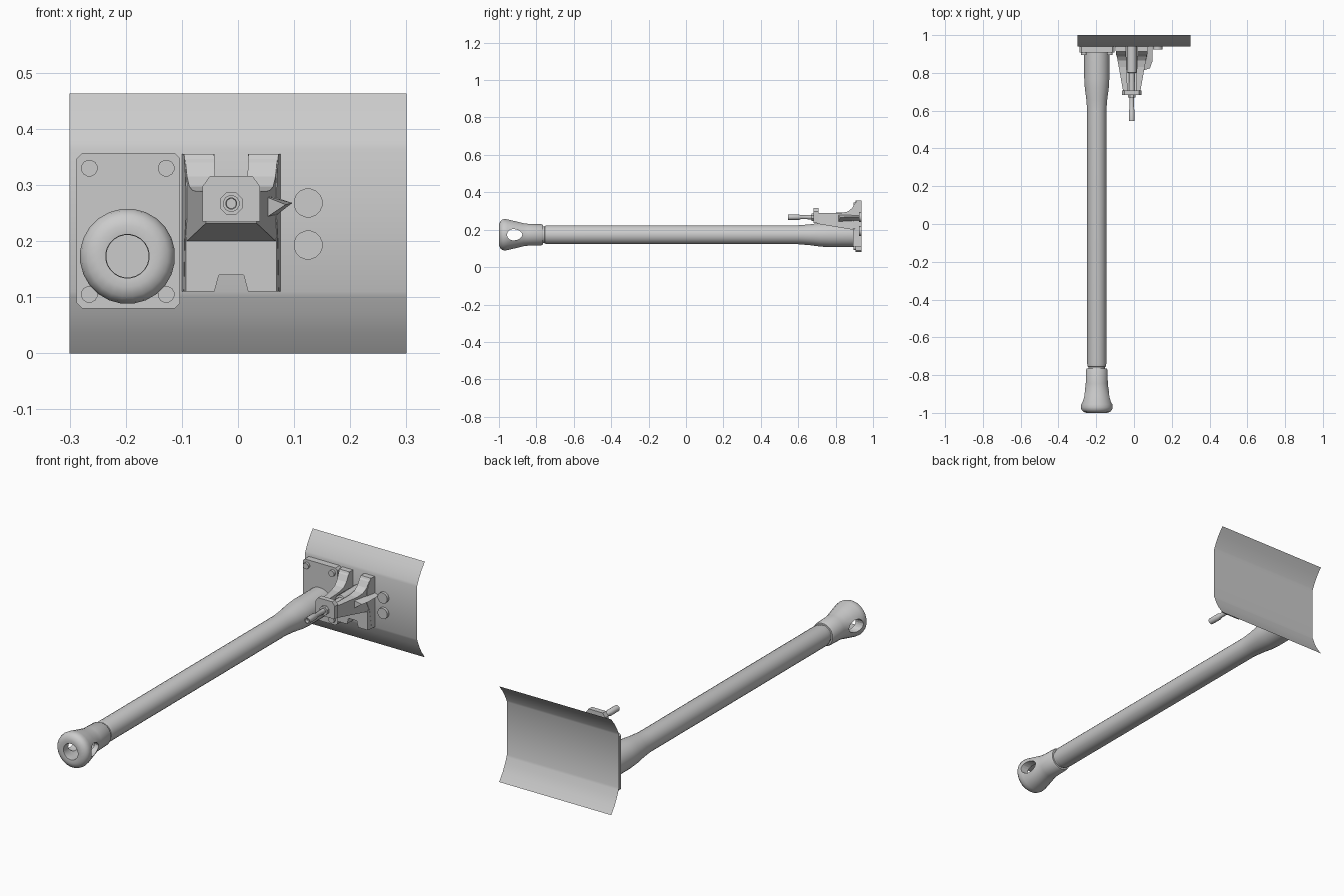
import bpy, bmesh, math
from mathutils import Vector

if "Cube" in bpy.data.objects:
    bpy.data.objects.remove(bpy.data.objects["Cube"])

grey = bpy.data.materials.new("plain_grey")
grey.diffuse_color = (0.6, 0.6, 0.6, 1)
grey.use_nodes = True
grey.node_tree.nodes["Principled BSDF"].inputs["Base Color"].default_value = grey.diffuse_color
BACK = 0.939      # rear of everything bolted to the armour sheet
CX = -0.012       # centre line of the small mount


def finish(name, bm, smooth=True, closed=True):
    if closed:
        bmesh.ops.recalc_face_normals(bm, faces=bm.faces)
    mesh = bpy.data.meshes.new(name)
    bm.to_mesh(mesh)
    bm.free()
    mesh.materials.append(grey)
    ob = bpy.data.objects.new(name, mesh)
    bpy.context.collection.objects.link(ob)
    if smooth:
        shade(ob)
    return ob


def shade(ob):
    bpy.ops.object.select_all(action='DESELECT')
    ob.select_set(True)
    bpy.context.view_layer.objects.active = ob
    bpy.ops.object.shade_smooth_by_angle(angle=math.radians(32))


def loft(name, rings, smooth=False):
    """Solid through rings of equal point count, capped at both ends."""
    bm = bmesh.new()
    vs = [[bm.verts.new(p) for p in ring] for ring in rings]
    n = len(vs[0])
    for a, b in zip(vs, vs[1:]):
        for i in range(n):
            j = (i + 1) % n
            bm.faces.new((a[i], a[j], b[j], b[i]))
    bm.faces.new(vs[0])
    bm.faces.new(vs[-1])
    return finish(name, bm, smooth)


def lathe(name, profile, x, z, sides=24, smooth=True):
    """Round part along y from (radius, y) pairs."""
    turn = [2 * math.pi * (i + 0.5) / sides for i in range(sides)]
    return loft(name, [[(x + r * math.cos(t), y, z + r * math.sin(t)) for t in turn]
                       for r, y in profile], smooth)


def front_plate(name, outline, y0, y1, spread=1.0, smooth=False):
    """(x, z) outline about the mount centre, extruded along y, wider at the back."""
    return loft(name, [[(CX + x, y0, z) for x, z in outline],
                       [(CX + x * spread, y1, z) for x, z in outline]], smooth)


def side_plate(name, outline, inner, outer):
    """(y, z) outline extruded in x between two width rules of y."""
    return loft(name, [[(CX + inner(y), y, z) for y, z in outline],
                       [(CX + outer(y), y, z) for y, z in outline]])


# Armour sheet: thin, bent back along top and bottom
bm = bmesh.new()
section = [(1.0, 0), (0.974, 0.036), (0.955, 0.072), (0.944, 0.1), (0.94, 0.11),
           (0.94, 0.364), (0.944, 0.375), (0.955, 0.398), (0.974, 0.43), (1.0, 0.463)]
rows = [[bm.verts.new((x, y, z)) for x in (-0.3, 0.3)] for y, z in section]
for a, b in zip(rows, rows[1:]):
    bm.faces.new((a[0], a[1], b[1], b[0]))
finish("armour_sheet", bm, closed=False)

# Gun base plate with clipped corners and four bolts
c, x0, x1, z0, z1 = 0.01, -0.288, -0.103, 0.08, 0.357
outline = [(x0 + c, z0), (x1 - c, z0), (x1, z0 + c), (x1, z1 - c),
           (x1 - c, z1), (x0 + c, z1), (x0, z1 - c), (x0, z0 + c)]
loft("gun_base_plate", [[(x, y, z) for x, z in outline] for y in (0.907, BACK)])
for bx in (-0.265, -0.128):
    for bz in (0.105, 0.33):
        lathe("base_bolt", [(0.015, 0.895), (0.015, 0.91)], bx, bz, 12)

# Main tube with thick rear sleeve
GX, GZ = -0.197, 0.173
lathe("gun_barrel", [(0.045, -0.80), (0.045, -0.757), (0.048, -0.755), (0.051, -0.74),
                     (0.051, 0.60), (0.056, 0.66), (0.064, 0.72), (0.067, 0.77),
                     (0.067, 0.91)], GX, GZ)

# Hollow flared muzzle with a port through both sides
muzzle = lathe("muzzle_brake", [(0.0001, -0.815), (0.040, -0.815), (0.042, -0.96),
                                (0.038, -0.985), (0.039, -0.998), (0.055, -1.0),
                                (0.072, -0.994), (0.082, -0.983), (0.085, -0.970),
                                (0.083, -0.955), (0.071, -0.905), (0.062, -0.868),
                                (0.059, -0.845), (0.057, -0.772), (0.053, -0.765),
                                (0.0001, -0.765)], GX, GZ)
port = []
for i in range(20):
    t = 2 * math.pi * i / 20
    port.append((-0.916 + 0.041 * math.cos(t),
                 GZ + 0.03 * math.sin(t) * (1 - 0.15 * math.cos(t))))
cutter = loft("port_cutter", [[(GX + s, y, z) for y, z in port] for s in (-0.15, 0.15)])
cut = muzzle.modifiers.new("ports", 'BOOLEAN')
cut.operation, cut.solver, cut.object = 'DIFFERENCE', 'EXACT', cutter
bpy.context.view_layer.objects.active = muzzle
bpy.ops.object.modifier_apply(modifier=cut.name)
bpy.data.objects.remove(cutter)
shade(muzzle)


# Small mount: tapered cheeks, each rising to a lug at the back
def width(y):
    return 0.045 + (y - 0.70) * 0.18


cheek = [(0.70, 0.232), (0.70, 0.288), (0.83, 0.29), (0.865, 0.297), (0.888, 0.315),
         (0.902, 0.34), (0.916, 0.355), (BACK, 0.355), (BACK, 0.2), (0.89, 0.2)]
for s, side in ((-1, "left"), (1, "right")):
    side_plate(side + "_mount_cheek", cheek,
               lambda y: s * (0.022 + (y - 0.70) * 0.038), lambda y: s * width(y))
    # wide lug feet against the sheet
    side_plate(side + "_mount_lug",
               [(0.888, 0.295), (0.895, 0.32), (0.912, 0.355), (BACK, 0.355),
                (BACK, 0.11), (0.918, 0.11), (0.905, 0.2), (0.888, 0.24)],
               lambda y: s * 0.031, lambda y: s * (0.081 + (y - 0.888) * 0.125))

# Channel floor between the cheeks
side_plate("mount_floor", [(0.70, 0.232), (0.70, 0.27), (0.80, 0.255), (BACK, 0.25),
                           (BACK, 0.2), (0.89, 0.2)],
           lambda y: -width(y) * 0.7, lambda y: width(y) * 0.7)

# Lower skirt, notched at the bottom
half = [(0.03, 0.11), (0.081, 0.11), (0.081, 0.205), (0.052, 0.232)]
skirt = [(0.022, 0.14)] + half
front_plate("mount_skirt", skirt + [(-x, z) for x, z in reversed(skirt)],
            0.893, BACK, 1.075)

# Front face plate
face = [(0.0515, 0.235), (0.0515, 0.297), (0.038, 0.316)]
front_plate("mount_face", face + [(-x, z) for x, z in reversed(face)], 0.683, 0.708)

# Small gun: hexagonal collar, thin barrel, thicker tip, receiver behind
MZ = 0.267
lathe("small_gun_collar", [(0.022, 0.67), (0.022, 0.69)], CX, MZ, 8, False)
lathe("small_gun_barrel", [(0.0001, 0.56), (0.009, 0.56), (0.010, 0.545), (0.015, 0.545),
                           (0.015, 0.605), (0.011, 0.612), (0.012, 0.69)], CX, MZ, 12)
lathe("small_gun_receiver", [(0.016, 0.70), (0.016, 0.80), (0.026, 0.802),
                             (0.026, BACK)], CX, MZ, 12)

# Pointed sight housing on the right cheek
loft("sight_wedge", [[(0.04, 0.81, 0.283), (0.085, 0.825, 0.265), (0.04, 0.81, 0.235)],
                     [(0.04, BACK, 0.286), (0.097, 0.86, 0.268), (0.04, BACK, 0.225)],
                     [(0.04, BACK, 0.286), (0.097, BACK, 0.268), (0.04, BACK, 0.225)]])

# Two round studs beside the mount
for z in (0.193, 0.268):
    lathe("sheet_stud", [(0.026, 0.925), (0.026, BACK)], 0.125, z, 16)
